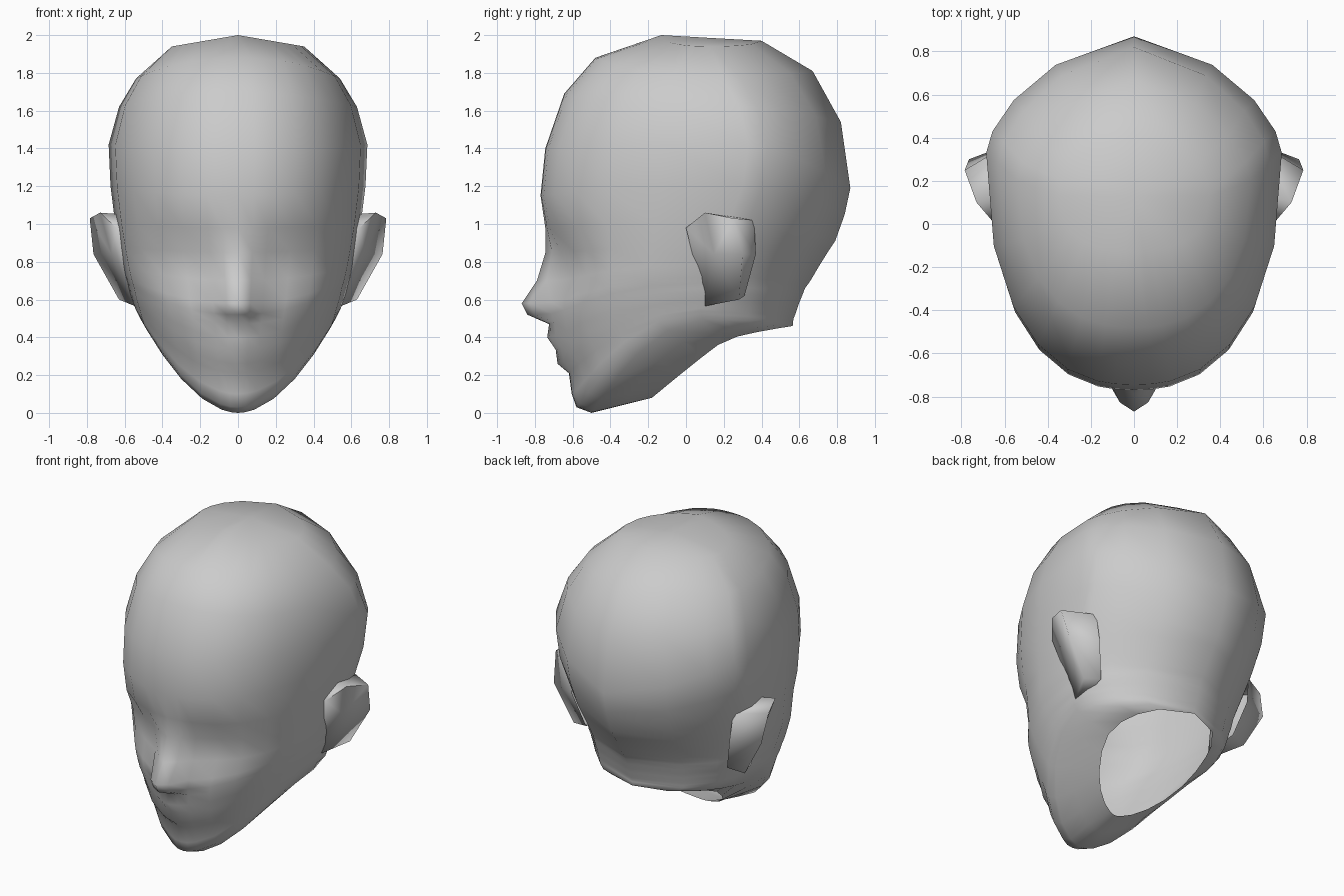
import bpy, bmesh, math

if "Cube" in bpy.data.objects:
    bpy.data.objects.remove(bpy.data.objects["Cube"])

skin = bpy.data.materials.new("plain_grey")
skin.diffuse_color = (0.6, 0.6, 0.6, 1)
skin.use_nodes = True
skin.node_tree.nodes["Principled BSDF"].inputs["Base Color"].default_value = skin.diffuse_color

# Head rings, crown to neck: front y, z | half width, its y, z | back y, z
RINGS = [
    (-.13, 2.0, .35, .13, 1.94, .40, 1.97),
    (-.48, 1.88, .54, .2, 1.77, .67, 1.81),
    (-.645, 1.69, .63, .28, 1.62, .82, 1.54),
    (-.745, 1.4, .685, .33, 1.42, .87, 1.19),
    (-.77, 1.15, .675, .3, 1.2, .84, 1.05),
    (-.74, .98, .65, .22, 1.0, .79, .91),
    (-.70, .85, .63, .16, .88, .75, .85),
    (-.70, .70, .61, .12, .78, .70, .77),
    (-.705, .58, .595, .1, .72, .665, .71),
    (-.705, .52, .585, .1, .69, .645, .68),
    (-.70, .47, .578, .1, .66, .63, .66),
    (-.69, .40, .57, .1, .63, .615, .62),
    (-.665, .335, .56, .09, .60, .60, .585),
    (-.655, .26, .55, .09, .575, .59, .555),
    (-.62, .21, .545, .08, .555, .583, .535),
    (-.595, .10, .537, .08, .54, .576, .515),
    (-.57, .03, .53, .08, .525, .57, .5),
    (-.50, 0, .515, .09, .495, .567, .485),
    (-.34, .04, .46, .14, .42, .566, .47),
    (-.18, .08, .345, .17, .36, .565, .46),
]
LAST = len(RINGS) - 1
# Nose and lip relief per ring on the columns nearest the middle
RELIEF = {5: (.005, 0, 0), 6: (.045, .02, 0), 7: (.09, .045, 0), 8: (.165, .125, .02),
          9: (.135, .1, .02), 10: (.025, .02, .01), 11: (.045, .035, .015),
          12: (.025, .02, .01), 13: (.025, .015, .005), 15: (.01, .01, 0), 16: (.01, .01, 0)}
ANGLES = [0, 5, 11, 23, 37, 52, 70, 90, 105, 122, 143, 180]


def ring_point(i, col):
    yf, zf, w, yw, zw, yb, zb = RINGS[i]
    deg = ANGLES[col]
    s = math.sin(math.radians(deg)) if deg < 180 else 0
    c = abs(math.cos(math.radians(deg))) if deg != 90 else 0
    low = max(0, i - 5) / (LAST - 5)
    if deg > 90:
        p = 1 if i == 0 else 1.25 - .25 * low
        rise = 1 - s if i == 0 else c ** (2 - 1.4 * low)
        return w * s ** p, yw + (yb - yw) * c ** p, zw + (zb - zw) * rise
    # Rounder forehead, more pointed towards the chin
    p = 1.25 if i == LAST else .85 + .25 * low
    rise = 1 - s ** p if i == 0 else c ** (1.3 if i == LAST else 2)
    x, y, z = w * s ** p, yw + (yf - yw) * c ** p, zw + (zf - zw) * rise
    if col < 3:
        y -= RELIEF.get(i, (0, 0, 0))[col]
    # Eye socket hollow
    if y < -.2:
        y += .06 * math.exp(-((x - .27) / .14) ** 2 - ((z - .79) / .13) ** 2)
    return x, y, z


def finish(name, bm):
    bmesh.ops.recalc_face_normals(bm, faces=bm.faces)
    me = bpy.data.meshes.new(name)
    bm.to_mesh(me)
    bm.free()
    ob = bpy.data.objects.new(name, me)
    bpy.context.collection.objects.link(ob)
    me.materials.append(skin)
    for f in me.polygons:
        f.use_smooth = True
    return ob


def full_ring(i):
    half = [ring_point(i, k) for k in range(len(ANGLES))]
    return half + [(-x, y, z) for x, y, z in half[-2:0:-1]]


def fan(bm, loop, centre):
    c = bm.verts.new(centre)
    for a, b in zip(loop, loop[1:] + loop[:1]):
        bm.faces.new((a, b, c))


# Head shell, left open underneath at the neck
bm = bmesh.new()
loops = [[bm.verts.new(p) for p in full_ring(i)] for i in range(len(RINGS))]
for up, low in zip(loops, loops[1:]):
    n = len(up)
    for k in range(n):
        bm.faces.new((up[k], low[k], low[(k + 1) % n], up[(k + 1) % n]))
fan(bm, loops[0], (0, .13, 1.985))
head = finish("head", bm)
# Crown faces must point up so the whole shell points outwards
if max(head.data.polygons, key=lambda f: f.center.z).normal.z < 0:
    head.data.flip_normals()

# Ears: a rim that stands out towards the back and slopes into the head behind
RIM = [(.645, .0, .98), (.73, .1, 1.06), (.785, .25, 1.03), (.765, .3, .84),
       (.63, .28, .6), (.545, .1, .565)]
ROOT = [(.6, .02, .97), (.6, .14, 1.05), (.6, .36, 1.02), (.58, .37, .84),
        (.52, .31, .62), (.5, .1, .57)]
for name, side in (("ear_right", 1), ("ear_left", -1)):
    bm = bmesh.new()
    outer = [bm.verts.new((side * x, y, z)) for x, y, z in RIM]
    inner = [bm.verts.new((side * x, y, z)) for x, y, z in ROOT]
    for k in range(6):
        j = (k + 1) % 6
        bm.faces.new((outer[k], outer[j], inner[j], inner[k]))
    fan(bm, outer, (side * .67, .15, .84))
    ear = finish(name, bm)
    bpy.context.view_layer.objects.active = ear
    ear.select_set(True)
    bpy.ops.object.shade_smooth_by_angle(angle=math.radians(100))
    ear.select_set(False)
